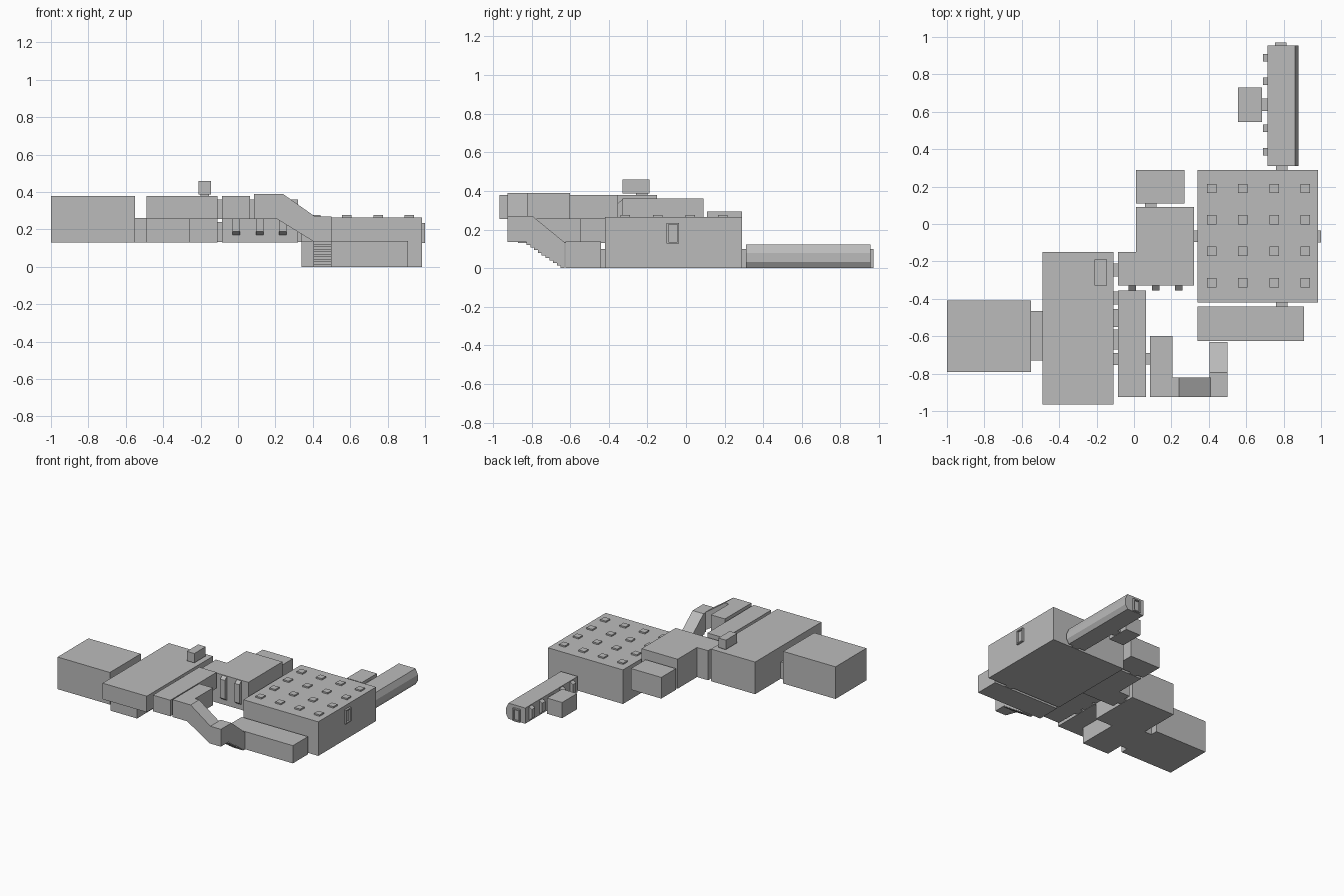
import bpy
import bmesh
from mathutils import Vector

if "Cube" in bpy.data.objects:
    bpy.data.objects.remove(bpy.data.objects["Cube"], do_unlink=True)

GREY = (0.5, 0.5, 0.5, 1.0)
grey = bpy.data.materials.new("plain grey")
grey.use_nodes = True
grey.diffuse_color = GREY
grey.node_tree.nodes["Principled BSDF"].inputs["Base Color"].default_value = GREY


def finish(name, bm):
    bmesh.ops.recalc_face_normals(bm, faces=bm.faces[:])
    mesh = bpy.data.meshes.new(name)
    bm.to_mesh(mesh)
    bm.free()
    mesh.materials.append(grey)
    obj = bpy.data.objects.new(name, mesh)
    bpy.context.collection.objects.link(obj)
    return obj


def prism(name, axis, profile, start, end):
    """Extrude a flat profile, given in the two other axes, along one axis."""
    def point(a, b):
        co = [a, b]
        co.insert("xyz".index(axis), start)
        return co
    bm = bmesh.new()
    face = bm.faces.new([bm.verts.new(point(a, b)) for a, b in profile])
    out = bmesh.ops.extrude_face_region(bm, geom=[face])
    step = Vector((0, 0, 0))
    step["xyz".index(axis)] = end - start
    moved = [g for g in out["geom"] if isinstance(g, bmesh.types.BMVert)]
    bmesh.ops.translate(bm, verts=moved, vec=step)
    return finish(name, bm)


def box(name, x, y, z):
    return prism(name, "z", [(x[0], y[0]), (x[1], y[0]), (x[1], y[1]), (x[0], y[1])], *z)


def open_duct(name, x, y, z, direction):
    """A short doorway box whose outer end is hollowed out."""
    obj = box(name, x, y, z)
    bm = bmesh.new()
    bm.from_mesh(obj.data)
    bm.normal_update()
    end = max(bm.faces, key=lambda f: f.normal.dot(direction))
    bmesh.ops.inset_region(bm, faces=[end], thickness=0.012)
    bmesh.ops.inset_region(bm, faces=[end], thickness=0.0005, depth=-0.013)
    bm.to_mesh(obj.data)
    bm.free()


# West hall and its wide link
box("west_hall", (-1, -0.55), (-0.79, -0.41), (0.13, 0.38))
box("west_link", (-0.56, -0.48), (-0.73, -0.465), (0.13, 0.26))

# Large hall with an overhanging front and a smaller block below it
prism("large_hall", "x",
      [(-0.965, 0.255), (-0.55, 0.255), (-0.55, 0.13), (-0.15, 0.13),
       (-0.15, 0.38), (-0.965, 0.38)], -0.49, -0.11)
box("large_hall_lower_block", (-0.49, -0.26), (-0.87, -0.54), (0.13, 0.26))
box("roof_cabin_foot", (-0.2, -0.155), (-0.26, -0.2), (0.375, 0.395))
box("roof_cabin", (-0.21, -0.145), (-0.33, -0.19), (0.387, 0.46))

# Narrow upper hall beside the large hall
box("narrow_hall", (-0.085, 0.065), (-0.925, -0.355), (0.255, 0.38))
for y in ((-0.43, -0.36), (-0.55, -0.455), (-0.67, -0.565), (-0.755, -0.69)):
    box("narrow_hall_link", (-0.12, -0.08), y, (0.257, 0.36))
box("corridor_link", (0.06, 0.09), (-0.75, -0.69), (0.257, 0.36))

# Middle hall with an L-shaped plan
prism("middle_hall", "z",
      [(-0.085, -0.33), (0.32, -0.33), (0.32, 0.09), (0.01, 0.09),
       (0.01, -0.15), (-0.085, -0.15)], 0.13, 0.36)
for x in (-0.03, 0.095, 0.22):
    prism("middle_hall_buttress", "x",
          [(-0.32, 0.17), (-0.33, 0.17), (-0.355, 0.19), (-0.355, 0.335),
           (-0.33, 0.355), (-0.32, 0.355)], x, x + 0.04)
box("middle_to_large_link", (-0.12, -0.08), (-0.28, -0.21), (0.132, 0.24))
box("back_room", (0.01, 0.27), (0.11, 0.29), (0.13, 0.295))
box("back_room_link", (0.06, 0.12), (0.08, 0.12), (0.132, 0.235))
box("middle_to_square_link", (0.31, 0.35), (-0.095, -0.035), (0.132, 0.235))

# Angled corridor: upper room, sloping arm and ramp
box("corridor_room", (0.085, 0.205), (-0.83, -0.6), (0.255, 0.39))
prism("corridor_arm", "y",
      [(0.085, 0.255), (0.21, 0.255), (0.405, 0.135), (0.5, 0.135),
       (0.5, 0.27), (0.41, 0.27), (0.24, 0.39), (0.085, 0.39)], -0.925, -0.82)
STEPS = 10
ramp = [(-0.825, 0.27), (-0.795, 0.27), (-0.63, 0.135), (-0.63, 0)]
for i in range(STEPS):
    y = -0.63 - 0.195 * (i + 1) / STEPS
    ramp += [(y, 0.133 * i / STEPS), (y, 0.133 * (i + 1) / STEPS)]
# Drop the doubled first corner so the profile stays clean
prism("corridor_ramp", "x", ramp, 0.405, 0.5)

# Front low hall
box("front_low_hall", (0.34, 0.91), (-0.625, -0.44), (0, 0.138))
box("front_low_link", (0.76, 0.82), (-0.45, -0.41), (0.002, 0.1))

# Square hall with a grid of roof hatches
box("square_hall", (0.34, 0.985), (-0.42, 0.29), (0, 0.265))
for col in range(4):
    for row in range(4):
        x, y = 0.415 + 0.167 * col, 0.19 - 0.168 * row
        box("roof_hatch", (x - 0.025, x + 0.025), (y - 0.025, y + 0.025), (0.26, 0.276))
open_duct("east_doorway", (0.975, 1.0), (-0.1, -0.035), (0.127, 0.235), Vector((1, 0, 0)))

# Long hall with a faceted outer side, ribs and a side room
prism("long_hall", "y",
      [(0.715, 0), (0.86, 0), (0.88, 0.032), (0.88, 0.078), (0.86, 0.122),
       (0.715, 0.122)], 0.31, 0.955)
for y in (0.89, 0.763, 0.512, 0.385):
    prism("long_hall_rib", "y",
          [(0.725, 0.01), (0.715, 0.01), (0.69, 0.03), (0.69, 0.1),
           (0.715, 0.115), (0.725, 0.115)], y - 0.02, y + 0.02)
box("long_hall_link", (0.76, 0.82), (0.28, 0.32), (0.002, 0.1))
open_duct("long_hall_doorway", (0.755, 0.815), (0.945, 0.97), (0.002, 0.1), Vector((0, 1, 0)))
box("side_room", (0.555, 0.685), (0.545, 0.73), (0, 0.122))
box("side_room_link", (0.675, 0.725), (0.605, 0.67), (0.002, 0.1))
